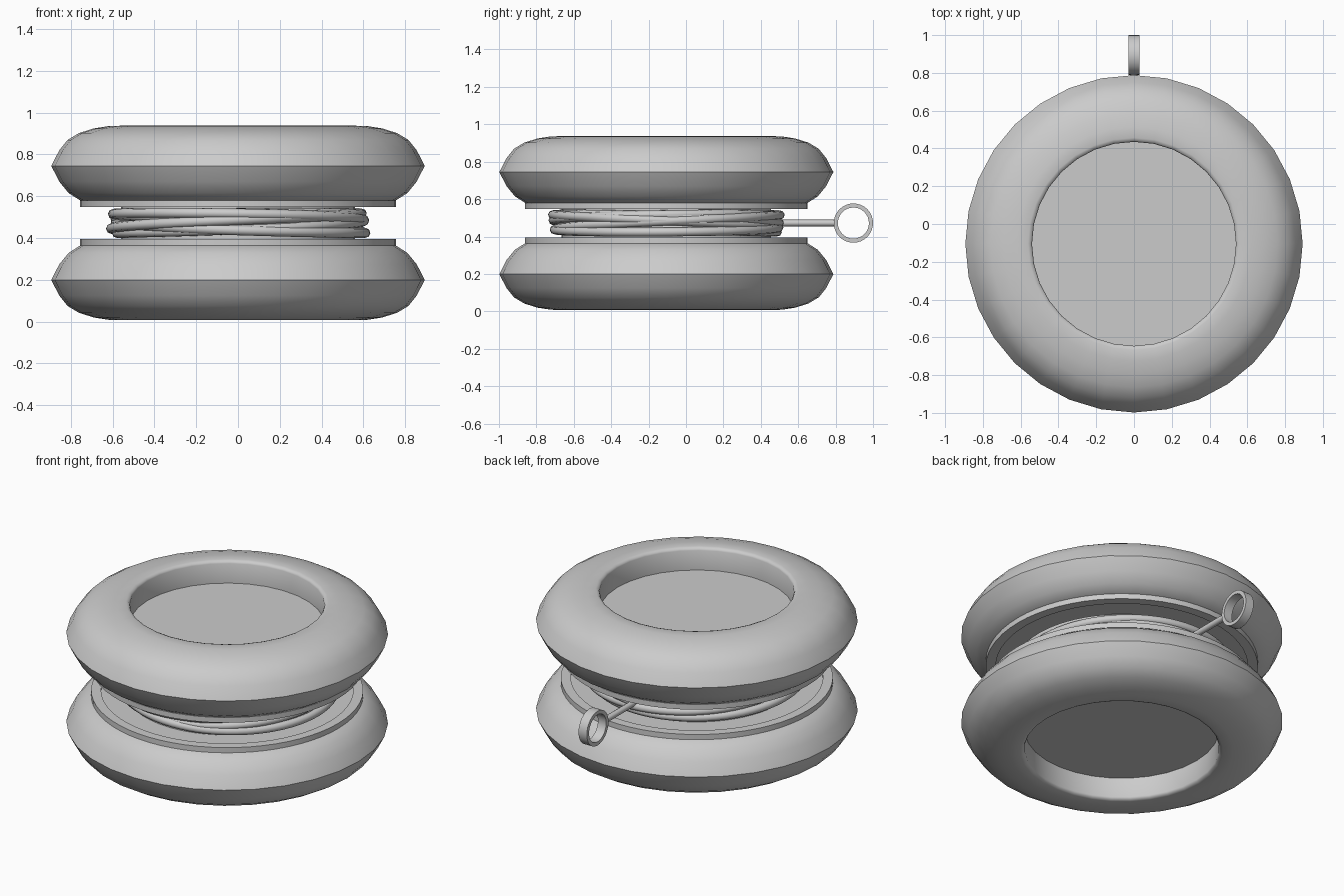
import bpy, bmesh, math
from mathutils import Matrix

if "Cube" in bpy.data.objects:
    bpy.data.objects.remove(bpy.data.objects["Cube"])

CY = -0.105      # y of the spool axis
MID = 0.472      # height of the mirror plane

grey = bpy.data.materials.new("plain grey")
grey.diffuse_color = (0.6, 0.6, 0.6, 1)
grey.use_nodes = True
grey.node_tree.nodes["Principled BSDF"].inputs["Base Color"].default_value = grey.diffuse_color


def finish(name, bm, loc, angle=30):
    bmesh.ops.recalc_face_normals(bm, faces=bm.faces)
    me = bpy.data.meshes.new(name)
    bm.to_mesh(me)
    bm.free()
    ob = bpy.data.objects.new(name, me)
    bpy.context.collection.objects.link(ob)
    ob.location = loc
    me.materials.append(grey)
    bpy.ops.object.select_all(action='DESELECT')
    ob.select_set(True)
    bpy.context.view_layer.objects.active = ob
    bpy.ops.object.shade_smooth_by_angle(angle=math.radians(angle))
    return ob


def lathe(name, profile, segments, loc, flip=1, closed=False, angle=30, axis='Z'):
    """Spin an (r, z) profile round the z axis; r = 0 gives a pole."""
    bm = bmesh.new()
    vs = [bm.verts.new((r, 0, z * flip)) for r, z in profile]
    for a, b in zip(vs, vs[1:] + (vs[:1] if closed else [])):
        bm.edges.new((a, b))
    bmesh.ops.spin(bm, geom=bm.verts[:] + bm.edges[:], axis=(0, 0, 1), cent=(0, 0, 0),
                   angle=math.tau, steps=segments)
    bmesh.ops.remove_doubles(bm, verts=bm.verts, dist=1e-5)
    if axis == 'X':
        bm.transform(Matrix.Rotation(math.pi / 2, 4, 'Y'))
    return finish(name, bm, loc, angle)


def tube(name, points, radius, loc):
    """Round cord along a list of points."""
    cu = bpy.data.curves.new(name, 'CURVE')
    cu.dimensions = '3D'
    cu.bevel_depth = radius
    cu.bevel_resolution = 2
    cu.use_fill_caps = True
    sp = cu.splines.new('POLY')
    sp.points.add(len(points) - 1)
    for p, co in zip(sp.points, points):
        p.co = (*co, 1)
    sp.use_smooth = True
    cu.materials.append(grey)
    ob = bpy.data.objects.new(name, cu)
    bpy.context.collection.objects.link(ob)
    ob.location = loc


# Profiles, heights measured from the mirror plane
shell = [(0, 0.328), (0.54, 0.328), (0.54, 0.448), (0.546, 0.459), (0.562, 0.465),
         (0.62, 0.463), (0.69, 0.452), (0.76, 0.43), (0.815, 0.397), (0.855, 0.347),
         (0.893, 0.273), (0.855, 0.198), (0.81, 0.143), (0.755, 0.108), (0.70, 0.10), (0, 0.10)]
flange = [(0.755, 0.108), (0.755, 0.076), (0.70, 0.076), (0.70, 0.090), (0.56, 0.090), (0.56, 0.108)]

# Two rounded halves, each with a lipped inner flange
for label, flip in (("upper", 1), ("lower", -1)):
    lathe(label + "_shell", shell, 32, (0, CY, MID), flip, angle=48)
    lathe(label + "_flange", flange, 64, (0, CY, MID), flip, closed=True)

# Axle joining the halves
lathe("axle", [(0.56, -0.1), (0.56, 0.1)], 48, (0, CY, MID))

# Cord wound loosely, crossing itself between the flanges
TURNS, STEPS = 6, 72
wound = []
for i in range(TURNS * STEPS + 1):
    t = math.tau * i / STEPS
    r = 0.594 + 0.015 * math.cos(t * 0.71 + 0.8)
    z = 0.048 * math.sin(t * 0.58)
    wound.append((r * math.sin(t), r * math.cos(t), z))
tube("wound_cord", wound, 0.024, (0, CY, MID))

# Free end of the cord and the pull ring
tube("cord_end", [(0, 0.46, 0), (0, 0.795, 0)], 0.018, (0, 0, MID))
lathe("pull_ring", [(0.105, -0.028), (0.105, 0.028), (0.083, 0.028), (0.083, -0.028)],
      32, (0, 0.895, MID), closed=True, axis='X')
